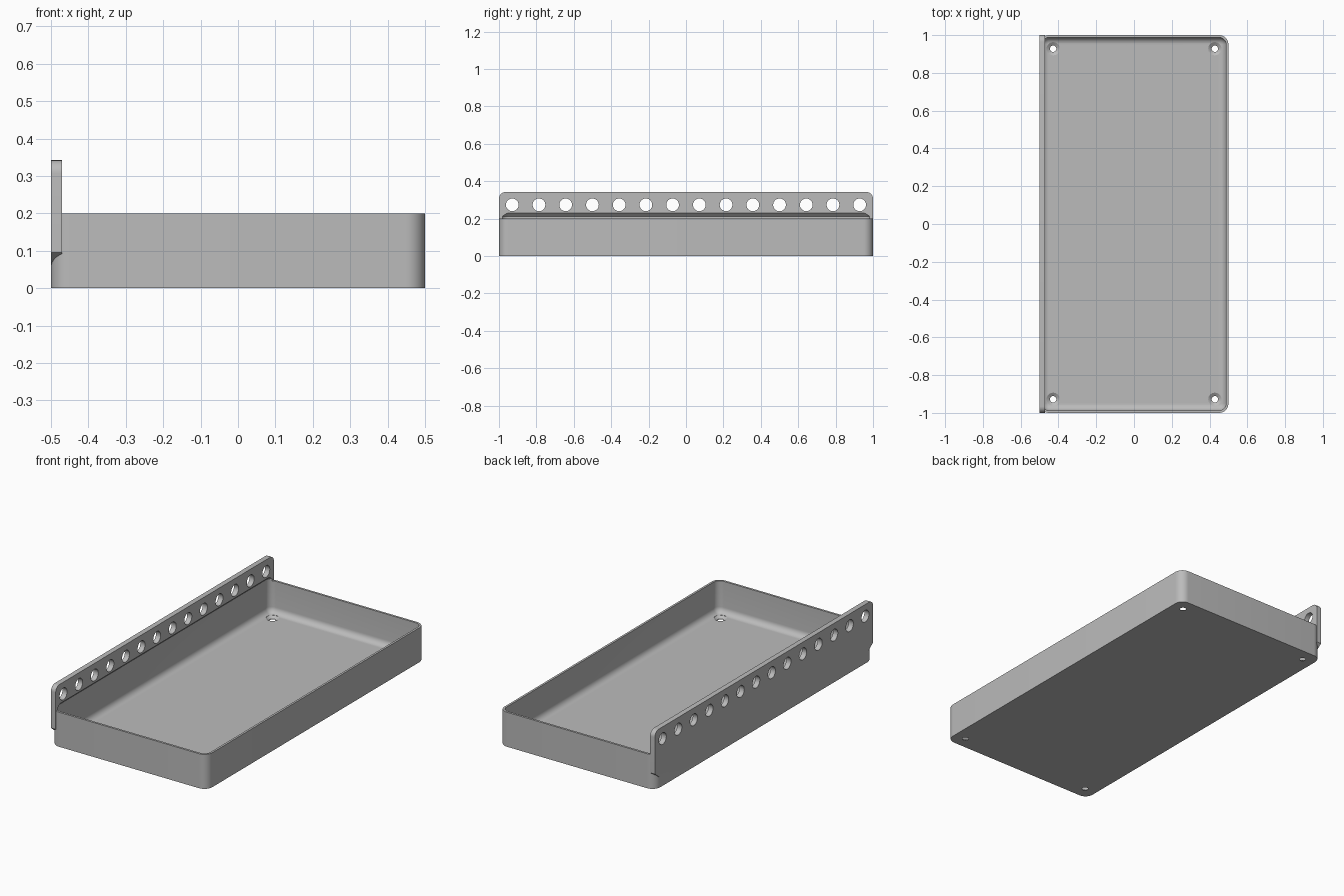
import bpy, bmesh, math

if "Cube" in bpy.data.objects:
    bpy.data.objects.remove(bpy.data.objects["Cube"], do_unlink=True)

HALF_X, HALF_Y, HEIGHT, CORNER = 0.5, 1.0, 0.2, 0.05
WALL, FLOOR, FILLET = 0.0125, 0.015, 0.035
RAIL_X, RAIL_TOP, RAIL_ROUND = -0.47, 0.342, 0.035

grey = bpy.data.materials.new("plain grey")
grey.use_nodes = True
colour = (0.5, 0.5, 0.5, 1)
grey.diffuse_color = colour
grey.node_tree.nodes["Principled BSDF"].inputs["Base Color"].default_value = colour


def rounded_ring(inset, z, steps=10):
    """Rounded rectangle, moved inwards from the outer wall."""
    r = max(CORNER - inset, 0.002)
    cx, cy = HALF_X - inset - r, HALF_Y - inset - r
    ring = []
    for i, (sx, sy) in enumerate([(1, 1), (-1, 1), (-1, -1), (1, -1)]):
        for k in range(steps + 1):
            a = math.pi / 2 * (i + k / steps)
            ring.append((sx * cx + r * math.cos(a), sy * cy + r * math.sin(a), z))
    return ring


def circle_ring(centre, radius, offset, axis, steps=32):
    ring = []
    for k in range(steps):
        a = 2 * math.pi * k / steps
        u, v = radius * math.cos(a), radius * math.sin(a)
        x, y, z = centre
        ring.append((x + u, y + v, z + offset) if axis == "z" else (x + offset, y + u, z + v))
    return ring


def loft(bm, rings):
    """Closed solid through a stack of equal rings."""
    rows = [[bm.verts.new(p) for p in ring] for ring in rings]
    for a, b in zip(rows, rows[1:]):
        for i in range(len(a)):
            j = (i + 1) % len(a)
            bm.faces.new((a[i], a[j], b[j], b[i]))
    bm.faces.new(rows[0][::-1])
    bm.faces.new(rows[-1])


def solid(name, *stacks):
    bm = bmesh.new()
    for rings in stacks:
        loft(bm, rings)
    bmesh.ops.recalc_face_normals(bm, faces=bm.faces[:])
    mesh = bpy.data.meshes.new(name)
    bm.to_mesh(mesh)
    bm.free()
    mesh.materials.append(grey)
    obj = bpy.data.objects.new(name, mesh)
    bpy.context.collection.objects.link(obj)
    return obj


def combine(target, other, operation):
    mod = target.modifiers.new(operation.lower(), "BOOLEAN")
    mod.operation, mod.object, mod.solver = operation, other, "EXACT"
    other.hide_render = True
    bpy.context.view_layer.objects.active = target
    bpy.ops.object.modifier_apply(modifier=mod.name)
    bpy.data.objects.remove(other, do_unlink=True)


# Tray block with rounded upright corners
tray = solid("mounting_tray", [rounded_ring(0, 0), rounded_ring(0, HEIGHT)])

# Upright rail: rounded top corners, sloped undersides at both ends
half = [(HALF_Y - CORNER, 0.055), (HALF_Y, 0.095)]
for k in range(9):
    a = math.pi / 2 * k / 8
    half.append((HALF_Y - RAIL_ROUND + RAIL_ROUND * math.cos(a),
                 RAIL_TOP - RAIL_ROUND + RAIL_ROUND * math.sin(a)))
outline = half + [(-y, z) for y, z in reversed(half)]
rail = solid("rail", [[(x, y, z) for y, z in outline] for x in (-HALF_X, RAIL_X)])
combine(tray, rail, "UNION")

# Hollow: filleted floor, straight walls, tapering under the rail
rings = []
for k in range(9):
    a = math.pi / 2 * k / 8
    rings.append(rounded_ring(WALL + FILLET * (1 - math.sin(a)),
                              FLOOR + FILLET * (1 - math.cos(a))))
rings += [rounded_ring(WALL, 0.212), rounded_ring(WALL + 0.025, 0.237)]
combine(tray, solid("hollow_cutter", rings), "DIFFERENCE")

# Row of round holes through the rail
holes = []
for i in range(14):
    centre = (-HALF_X, -0.929 + i * 0.1429, 0.274)
    holes.append([circle_ring(centre, 0.034, d, "x") for d in (-0.05, 0.08)])
combine(tray, solid("rail_hole_cutter", *holes), "DIFFERENCE")

# Countersunk screw holes in the floor corners
screws = []
for sx in (-1, 1):
    for sy in (-1, 1):
        centre = (sx * 0.428, sy * 0.928, 0)
        profile = [(0.017, -0.02), (0.017, 0.003), (0.035, FLOOR), (0.035, 0.05)]
        screws.append([circle_ring(centre, r, z, "z") for r, z in profile])
combine(tray, solid("screw_hole_cutter", *screws), "DIFFERENCE")

# Smooth fillets, crisp edges
bpy.ops.object.select_all(action="DESELECT")
tray.select_set(True)
bpy.context.view_layer.objects.active = tray
bpy.ops.object.shade_smooth_by_angle(angle=math.radians(30))
